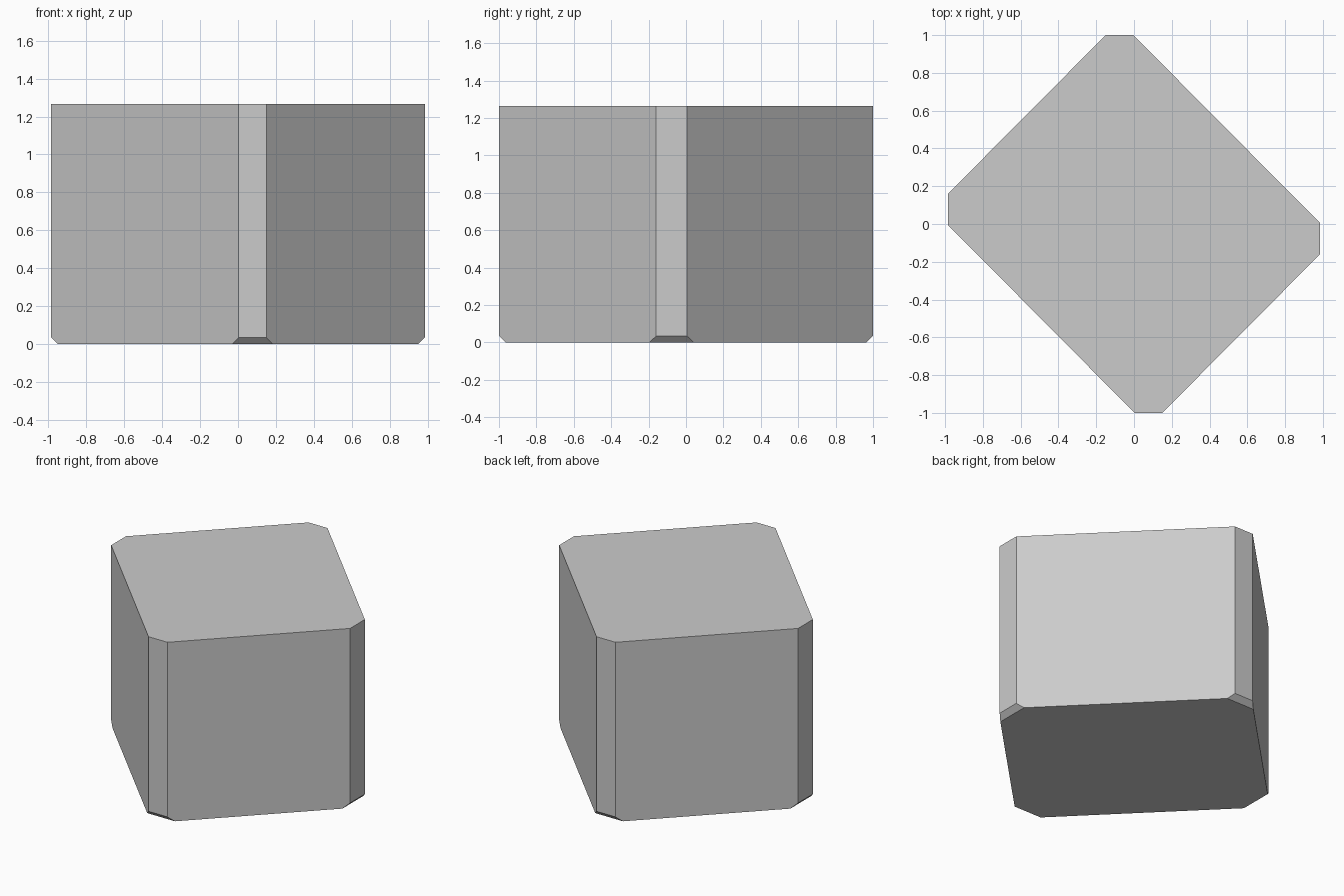
import bpy, bmesh
from mathutils import Vector

if "Cube" in bpy.data.objects:
    bpy.data.objects.remove(bpy.data.objects["Cube"])

HEIGHT, HX, HY, CUT = 1.265, 0.985, 1.0, 0.035

# Square outline turned 45 degrees with blunt corners (half, then its point mirror)
half = [(0.003, -HY), (0.15, -HY), (HX, -0.16), (HX, 0.005)]
outline = half + [(-x, -y) for x, y in half]

# Extruded block body
bm = bmesh.new()
base = bm.faces.new([bm.verts.new((x, y, 0)) for x, y in outline])
ext = bmesh.ops.extrude_face_region(bm, geom=[base], use_keep_orig=True)
bmesh.ops.translate(bm, vec=(0, 0, HEIGHT),
                    verts=[v for v in ext["geom"] if isinstance(v, bmesh.types.BMVert)])

# Bevelled bottom tip on each blunt corner
for d in [(1, 0), (-1, 0), (0, 1), (0, -1)]:
    point = Vector((d[0] * HX, d[1] * HY, CUT))
    res = bmesh.ops.bisect_plane(bm, geom=bm.verts[:] + bm.edges[:] + bm.faces[:],
                                 dist=1e-5, plane_co=point,
                                 plane_no=Vector((d[0], d[1], -1)).normalized(),
                                 clear_outer=True)
    edges = [e for e in bm.edges if e.is_boundary]
    bmesh.ops.holes_fill(bm, edges=edges, sides=0)

bmesh.ops.recalc_face_normals(bm, faces=bm.faces[:])
mesh = bpy.data.meshes.new("block")
bm.to_mesh(mesh)
bm.free()
block = bpy.data.objects.new("block", mesh)
bpy.context.collection.objects.link(block)
